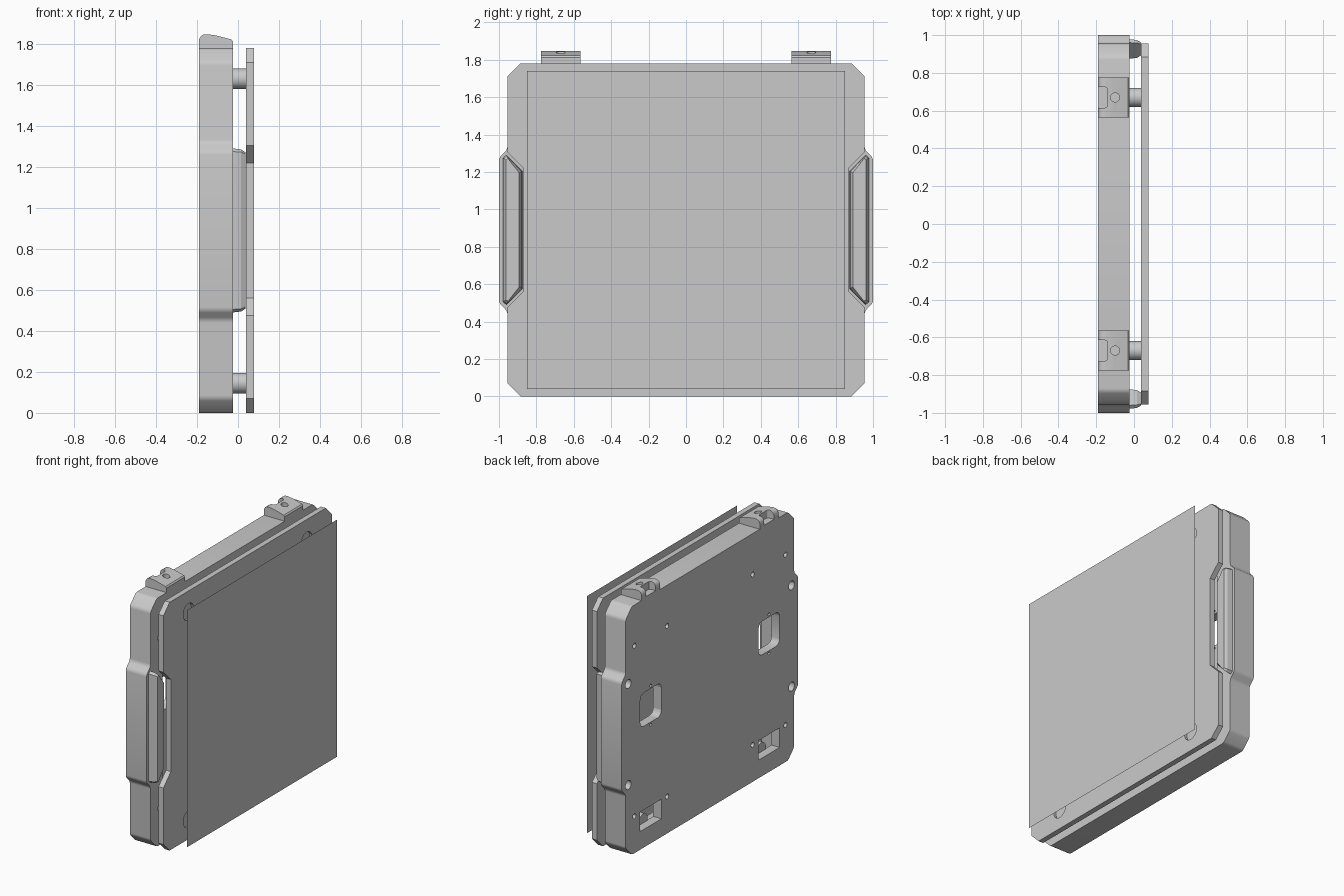
import bpy, bmesh, math

if "Cube" in bpy.data.objects:
    bpy.data.objects.remove(bpy.data.objects["Cube"], do_unlink=True)

# Single grey material
GREY = (0.59, 0.59, 0.59, 1)
grey = bpy.data.materials.new("plain grey")
grey.use_nodes = True
grey.diffuse_color = GREY
grey.node_tree.nodes["Principled BSDF"].inputs["Base Color"].default_value = GREY


def add_prism(bm, pts, a, b, axis="x", end_pts=None, fillet=0):
    """Extrude a 2D outline from a to b: (y, z) along x, (x, z) along y, (x, y) along z."""
    place = {"x": lambda p, t: (t, p[0], p[1]),
             "y": lambda p, t: (p[0], t, p[1]),
             "z": lambda p, t: (p[0], p[1], t)}[axis]
    lo = [bm.verts.new(place(p, a)) for p in pts]
    hi = [bm.verts.new(place(p, b)) for p in (end_pts or pts)]
    n = len(pts)
    faces = [bm.faces.new(lo[::-1]), bm.faces.new(hi)]
    faces += [bm.faces.new((lo[i], lo[(i + 1) % n], hi[(i + 1) % n], hi[i])) for i in range(n)]
    bmesh.ops.recalc_face_normals(bm, faces=faces)
    if fillet:
        edges = [bm.edges.get((lo[i], hi[i])) for i in range(n)]
        bmesh.ops.bevel(bm, geom=edges, offset=fillet, segments=3, profile=0.5, affect="EDGES")


def shade(ob):
    bpy.ops.object.select_all(action="DESELECT")
    ob.select_set(True)
    bpy.context.view_layer.objects.active = ob
    bpy.ops.object.shade_smooth_by_angle(angle=math.radians(30))


def finish(name, bm, smooth=True):
    me = bpy.data.meshes.new(name)
    bm.to_mesh(me)
    bm.free()
    me.materials.append(grey)
    ob = bpy.data.objects.new(name, me)
    bpy.context.collection.objects.link(ob)
    if smooth:
        shade(ob)
    return ob


def cut(ob, pts, a, b, axis="x", fillet=0):
    """Subtract one prism from ob, then discard the cutter."""
    bm = bmesh.new()
    add_prism(bm, pts, a, b, axis, fillet=fillet)
    cutter = finish("cutter", bm, False)
    cutter.hide_render = True
    mod = ob.modifiers.new("cut", "BOOLEAN")
    mod.operation, mod.solver, mod.object = "DIFFERENCE", "EXACT", cutter
    bpy.context.view_layer.objects.active = ob
    bpy.ops.object.modifier_apply(modifier=mod.name)
    bpy.data.objects.remove(cutter, do_unlink=True)


def circle(cu, cv, r, n=24):
    return [(cu + r * math.cos(2 * math.pi * i / n), cv + r * math.sin(2 * math.pi * i / n)) for i in range(n)]


def rect(cu, cv, w, h):
    return [(cu - w / 2, cv - h / 2), (cu + w / 2, cv - h / 2), (cu + w / 2, cv + h / 2), (cu - w / 2, cv + h / 2)]


def both_sides(right_half):
    """Close an outline, listed bottom to top on +y, with its mirror on -y."""
    return right_half + [(-y, z) for y, z in reversed(right_half)]


SIDES = (-1, 1)
POSTS = [(s * 0.67, z) for s in SIDES for z in (0.145, 1.63)]

# Rear shell with grip bulges on both edges
bm = bmesh.new()
add_prism(bm, both_sides([(0.885, 0), (0.955, 0.07), (0.955, 0.455), (1.0, 0.5),
                          (1.0, 1.275), (0.955, 1.32), (0.955, 1.71), (0.885, 1.78)]),
          -0.19, -0.025, fillet=0.015)
shell = finish("rear_shell", bm)

# Inner cavity, then the openings and screw holes in the back
cut(shell, rect(0, 0.89, 1.64, 1.62), -0.125, 0.1)
for s in SIDES:
    cut(shell, rect(s * 0.67, 0.99, 0.24, 0.24), -0.3, -0.08, fillet=0.04)
    cut(shell, rect(s * 0.67, 0.20, 0.24, 0.14), -0.3, -0.08)
    for z in (0.265, 1.487):
        cut(shell, circle(s * 0.485, z, 0.018, 16), -0.3, -0.08)
        cut(shell, circle(s * 0.856, z, 0.018, 16), -0.3, 0.1)
    for z in (0.85, 1.13):
        cut(shell, circle(s * 0.67, z, 0.011, 12), -0.3, -0.08)
    for z in (0.515, 1.24):
        cut(shell, circle(s * 0.925, z, 0.032, 16), -0.3, -0.13)
shade(shell)

# Front plate with notches beside the grips and counterbored posts
bm = bmesh.new()
add_prism(bm, both_sides([(0.885, 0), (0.955, 0.07), (0.955, 0.475), (0.87, 0.56),
                          (0.87, 1.22), (0.955, 1.305), (0.955, 1.71), (0.885, 1.78)]), 0.038, 0.077)
plate = finish("front_plate", bm)
for y, z in POSTS:
    cut(plate, circle(y, z, 0.06, 32), 0.057, 0.2)
shade(plate)

# Spacer posts
for i, (y, z) in enumerate(POSTS):
    bm = bmesh.new()
    add_prism(bm, circle(y, z, 0.05, 32), -0.13, 0.06)
    finish(f"spacer_post_{i + 1}", bm)

# Tapered grip pads and top clips on both sides
for s, side in zip(SIDES, ("right", "left")):
    bm = bmesh.new()
    base = [(s * 0.875, 0.575), (s * 0.96, 0.49), (s * 0.978, 0.505),
            (s * 0.978, 1.275), (s * 0.96, 1.29), (s * 0.875, 1.205)]
    top = [(s * 0.892, 0.585), (s * 0.952, 0.508), (s * 0.962, 0.517),
           (s * 0.962, 1.263), (s * 0.952, 1.272), (s * 0.892, 1.195)]
    mid = [((a + 3 * c) / 4, (b + 3 * d) / 4) for (a, b), (c, d) in zip(top, base)]
    add_prism(bm, base, -0.026, 0.015, end_pts=mid)
    add_prism(bm, mid, 0.015, 0.036, end_pts=top)
    finish(f"{side}_grip_pad", bm)

    bm = bmesh.new()
    add_prism(bm, [(-0.19, 1.775), (-0.19, 1.822), (-0.181, 1.838), (-0.168, 1.846), (-0.15, 1.847),
                   (-0.11, 1.842), (-0.033, 1.822), (-0.025, 1.812), (-0.025, 1.775)],
              s * 0.67 - 0.105, s * 0.67 + 0.105, "y")
    clip = finish(f"{side}_top_clip", bm)
    cut(clip, rect(-0.19, s * 0.67, 0.1, 0.11), 1.79, 1.9, "z", fillet=0.015)
    cut(clip, circle(-0.1, s * 0.67, 0.024), 1.79, 1.9, "z")
    shade(clip)

# Thin flat sheet floating in front of the plate
bm = bmesh.new()
bm.faces.new([bm.verts.new((0.19, y, z)) for y, z in rect(0, 0.89, 1.7, 1.7)])
finish("front_sheet", bm, False)
